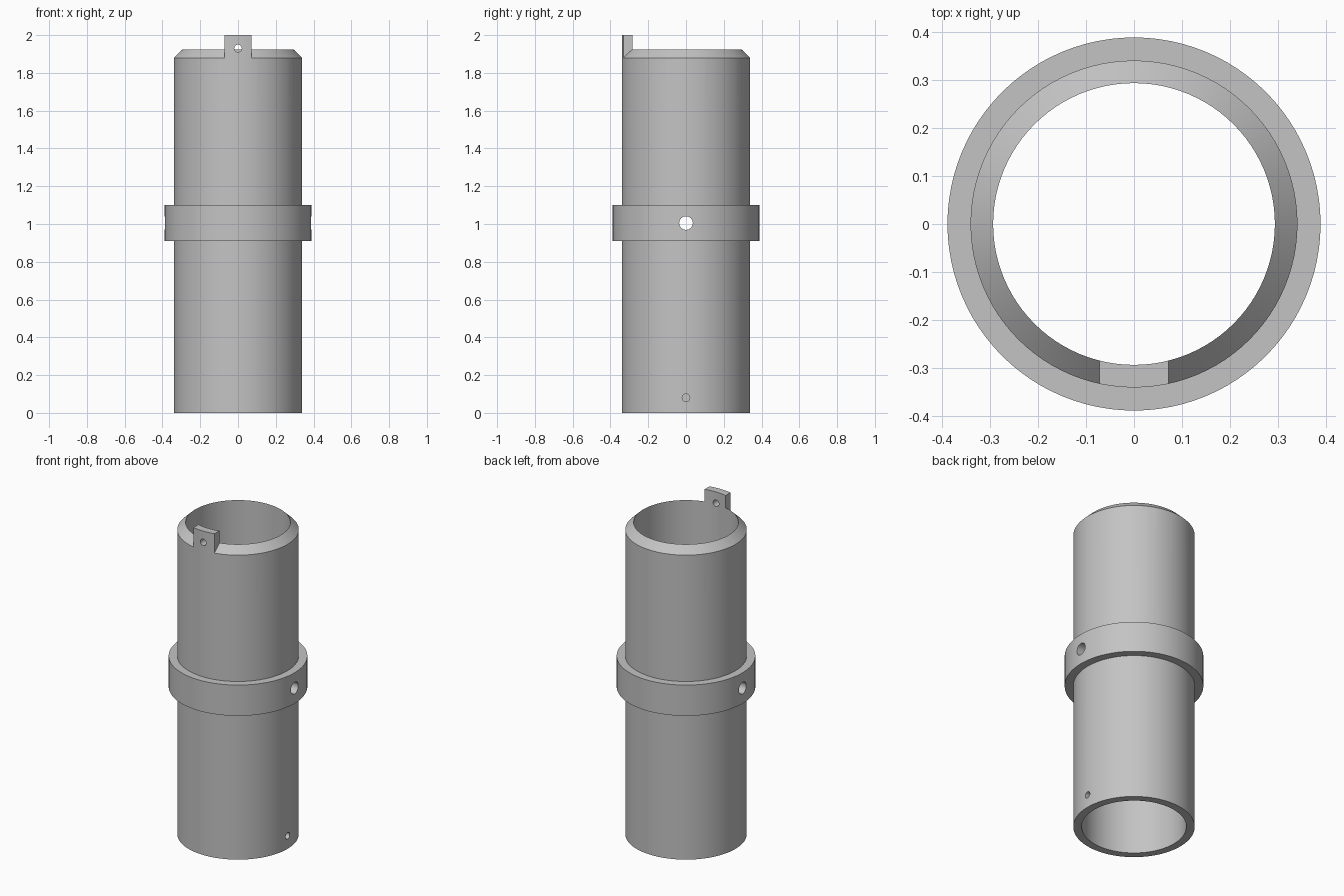
import bpy
import bmesh
import math
from mathutils import Matrix

SEGMENTS = 96
OUTER, INNER, COLLAR = 0.34, 0.293, 0.388

if "Cube" in bpy.data.objects:
    bpy.data.objects.remove(bpy.data.objects["Cube"], do_unlink=True)

grey = bpy.data.materials.new("plain grey")
grey.use_nodes = True
colour = (0.55, 0.55, 0.55, 1)
grey.diffuse_color = colour
grey.node_tree.nodes["Principled BSDF"].inputs["Base Color"].default_value = colour


def finish(name, bm):
    bmesh.ops.recalc_face_normals(bm, faces=bm.faces)
    mesh = bpy.data.meshes.new(name)
    bm.to_mesh(mesh)
    bm.free()
    mesh.materials.append(grey)
    obj = bpy.data.objects.new(name, mesh)
    bpy.context.collection.objects.link(obj)
    return obj


def lathe(name, profile):
    """Revolve a closed (radius, z) profile around the z axis."""
    bm = bmesh.new()
    rings = []
    for i in range(SEGMENTS):
        a = math.tau * i / SEGMENTS
        rings.append([bm.verts.new((r * math.cos(a), r * math.sin(a), z))
                      for r, z in profile])
    n = len(profile)
    for i in range(SEGMENTS):
        here, after = rings[i], rings[(i + 1) % SEGMENTS]
        for j in range(n):
            k = (j + 1) % n
            bm.faces.new((here[j], after[j], after[k], here[k]))
    return finish(name, bm)


def box(name, size, centre):
    bm = bmesh.new()
    bmesh.ops.create_cube(bm, size=1, matrix=Matrix.Translation(centre)
                          @ Matrix.Diagonal((*size, 1)))
    return finish(name, bm)


def drill(name, radius, length, centre, axis):
    bm = bmesh.new()
    turn = Matrix.Rotation(math.pi / 2, 4, axis)
    bmesh.ops.create_cone(bm, cap_ends=True, segments=32, radius1=radius,
                          radius2=radius, depth=length,
                          matrix=Matrix.Translation(centre) @ turn)
    return finish(name, bm)


def cut(target, cutter):
    """Subtract the cutter, apply the result and discard the cutter."""
    mod = target.modifiers.new("cut", "BOOLEAN")
    mod.operation, mod.solver, mod.object = "DIFFERENCE", "EXACT", cutter
    bpy.context.view_layer.objects.active = target
    with bpy.context.temp_override(object=target, active_object=target):
        bpy.ops.object.modifier_apply(modifier=mod.name)
    bpy.data.objects.remove(cutter, do_unlink=True)


# Tube with its raised collar, left tall enough to hold the tab
tube = lathe("collared_tube", [
    (INNER, 0), (OUTER, 0), (OUTER, 0.91), (COLLAR, 0.91),
    (COLLAR, 1.10), (OUTER, 1.10), (OUTER, 2), (INNER, 2)])

# Bevelled rim, skipping the upright tab at the front
rim = lathe("rim_cutter", [(0.387, 1.835), (0.246, 1.97), (0.246, 2.1), (0.387, 2.1)])
cut(rim, box("tab_gap", (0.144, 0.5, 0.6), (0, -0.4, 2)))
cut(tube, rim)

# Tab hole, cross hole through the collar, and small hole near the base
cut(tube, drill("tab_hole", 0.02, 0.2, (0, -OUTER, 1.93), "X"))
cut(tube, drill("collar_hole", 0.036, 1, (0, 0, 1.005), "Y"))
cut(tube, drill("base_hole", 0.02, 0.2, (OUTER, 0, 0.08), "Y"))

# Smooth round walls with crisp edges
bpy.ops.object.select_all(action="DESELECT")
tube.select_set(True)
bpy.context.view_layer.objects.active = tube
bpy.ops.object.shade_smooth_by_angle(angle=math.radians(25))
